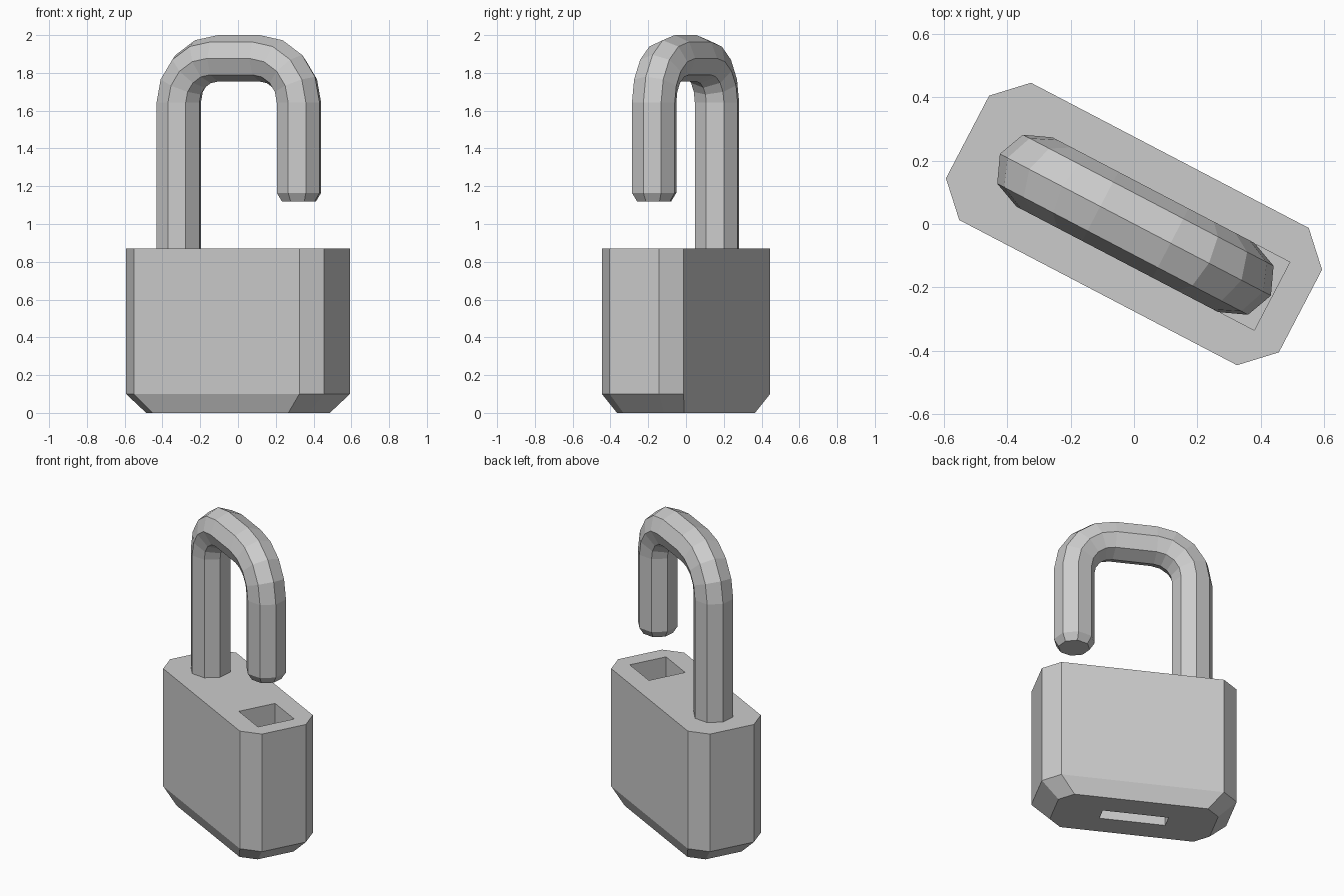
import bpy, bmesh
from math import sin, cos, pi, radians

if "Cube" in bpy.data.objects:
    bpy.data.objects.remove(bpy.data.objects["Cube"], do_unlink=True)

TURN = radians(-27.6)      # whole padlock is turned about z

grey = bpy.data.materials.new("plain grey metal")
grey.use_nodes = True
grey.diffuse_color = (0.6, 0.6, 0.6, 1)
grey.node_tree.nodes["Principled BSDF"].inputs["Base Color"].default_value = (0.6, 0.6, 0.6, 1)


def loft(name, rings):
    """Join equal-sized rings of points into a closed, flat-shaded solid."""
    bm = bmesh.new()
    loops = [[bm.verts.new(p) for p in ring] for ring in rings]
    n = len(loops[0])
    for a, b in zip(loops, loops[1:]):
        for i in range(n):
            j = (i + 1) % n
            bm.faces.new((a[i], a[j], b[j], b[i]))
    bm.faces.new(loops[0][::-1])
    bm.faces.new(loops[-1])
    bmesh.ops.recalc_face_normals(bm, faces=bm.faces)
    mesh = bpy.data.meshes.new(name)
    bm.to_mesh(mesh)
    bm.free()
    mesh.materials.append(grey)
    obj = bpy.data.objects.new(name, mesh)
    bpy.context.collection.objects.link(obj)
    obj.rotation_euler.z = TURN
    return obj


def cut_box(target, x0, x1, half_y, z0, z1):
    """Sink a rectangular recess into the target."""
    rect = [(x0, -half_y), (x1, -half_y), (x1, half_y), (x0, half_y)]
    cutter = loft("cutter", [[(x, y, z) for x, y in rect] for z in (z0, z1)])
    cutter.hide_render = True
    mod = target.modifiers.new("recess", "BOOLEAN")
    mod.operation = "DIFFERENCE"
    mod.solver = "EXACT"
    mod.object = cutter
    bpy.context.view_layer.objects.active = target
    bpy.ops.object.modifier_apply(modifier=mod.name)
    bpy.data.objects.remove(cutter, do_unlink=True)


# Body: block with cut corners, tapering at the base
outline = [(0.494, -0.244), (0.592, -0.147), (0.592, 0.147), (0.494, 0.244),
           (-0.494, 0.244), (-0.592, 0.147), (-0.592, -0.147), (-0.494, -0.244)]
body = loft("lock_body", [[(x * s, y * s, z) for x, y in outline]
                          for z, s in ((0, 0.82), (0.1, 1), (0.87, 1))])

# Shackle socket in the top, key slot in the base
cut_box(body, 0.245, 0.491, 0.121, 0.57, 1.0)
cut_box(body, -0.2, 0.2, 0.047, -0.1, 0.15)

# Shackle: octagonal bar along an open hook, with a chamfered free end
R, MID, FLAT, BEND, SPRING, STEPS = 0.123, 0.005, 0.125, 0.234, 1.643, 4
stations = [(-FLAT - BEND, 0.75, pi, 1)]        # x, z, outward angle, scale
for side, start in ((-1, pi), (1, pi / 2)):
    for k in range(STEPS + 1):
        a = start - k * pi / 2 / STEPS
        stations.append((side * FLAT + BEND * cos(a), SPRING + BEND * sin(a), a, 1))
stations += [(FLAT + BEND, 1.165, 0, 1), (FLAT + BEND, 1.12, 0, 0.77)]

rings = []
for x, z, a, s in stations:
    ring = []
    for i in range(8):
        t = i * pi / 4
        out, across = R * s * cos(t), R * s * sin(t)
        ring.append((MID + x + out * cos(a), across, z + out * sin(a)))
    rings.append(ring)
loft("shackle", rings)
